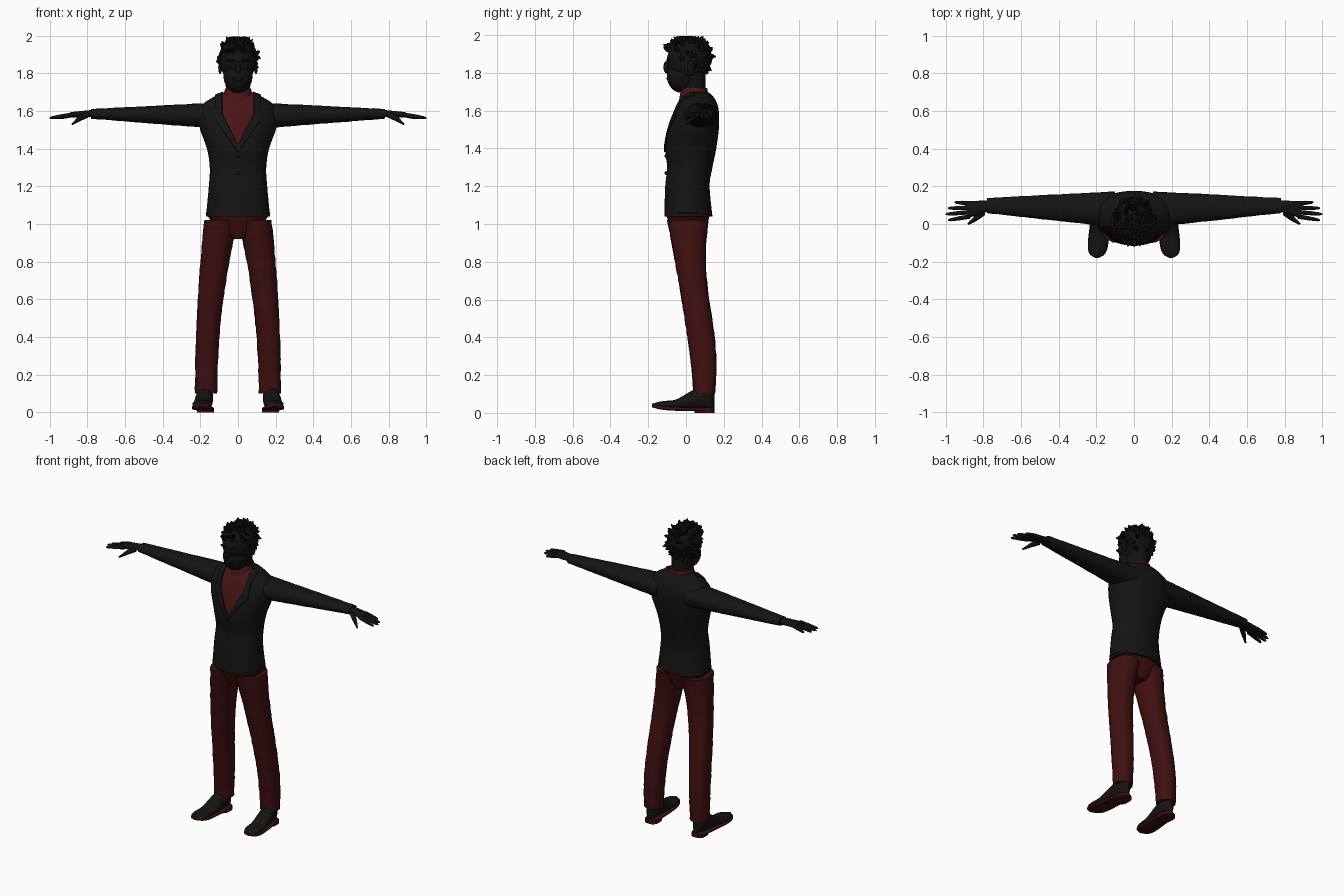
import bpy, bmesh, math, random
from mathutils import Matrix, Vector

random.seed(4)
if "Cube" in bpy.data.objects:
    bpy.data.objects.remove(bpy.data.objects["Cube"])


def material(name, red, other):
    mat = bpy.data.materials.new(name)
    mat.use_nodes = True
    mat.diffuse_color = (red, other, other, 1)
    shader = mat.node_tree.nodes["Principled BSDF"]
    shader.inputs["Base Color"].default_value = mat.diffuse_color
    shader.inputs["Roughness"].default_value = 0.9
    return mat


JACKET = material("jacket black", .007, .007)
SKIN = material("dark skin", .006, .006)
HAIR = material("hair black", .005, .005)
SHIRT = material("shirt red", .07, .007)
TROUSER = material("trouser red", .05, .005)


def finish(name, bm, *materials):
    bmesh.ops.recalc_face_normals(bm, faces=bm.faces[:])
    mesh = bpy.data.meshes.new(name)
    bm.to_mesh(mesh)
    bm.free()
    for mat in materials:
        mesh.materials.append(mat)
    obj = bpy.data.objects.new(name, mesh)
    bpy.context.collection.objects.link(obj)
    bpy.ops.object.select_all(action="DESELECT")
    bpy.context.view_layer.objects.active = obj
    obj.select_set(True)
    bpy.ops.object.shade_smooth_by_angle(angle=math.radians(50))


def bridge(bm, rings):
    loops = [[bm.verts.new(point) for point in ring] for ring in rings]
    for low, high in zip(loops, loops[1:]):
        for i in range(len(low)):
            bm.faces.new((low[i - 1], low[i], high[i], high[i - 1]))
    bm.faces.new(loops[0])
    bm.faces.new(loops[-1])


def loft(section, axis="z", side=1, sides=24, count=24, power=.9, jitter=0):
    """section(k) gives a position on the axis, then a (low, high) pair for each other axis."""
    bm = bmesh.new()
    rings = []
    for step in range(count + 1):
        along, across, up = section(step / count)
        ring = []
        for i in range(sides):
            offsets = []
            for (low, high), wave in ((across, math.cos), (up, math.sin)):
                turn = wave(math.tau * i / sides)
                radius = (high - low) / 2 + random.uniform(-jitter, jitter)
                offsets.append((low + high) / 2 + radius * math.copysign(abs(turn) ** power, turn))
            point = Vector(offsets[:"xyz".index(axis)] + [along] + offsets["xyz".index(axis):])
            point.x *= side
            ring.append(point)
        rings.append(ring)
    bridge(bm, rings)
    return bm


def tube(bm, points, radii, sides=8):
    points = [Vector(p) for p in points]
    rings = []
    for i, (point, radius) in enumerate(zip(points, radii)):
        direction = points[min(i + 1, len(points) - 1)] - points[max(i - 1, 0)]
        frame = Matrix.Translation(point) @ direction.to_track_quat("Z", "Y").to_matrix().to_4x4()
        rings.append([frame @ Vector((radius * math.cos(math.tau * j / sides),
                                      radius * math.sin(math.tau * j / sides), 0)) for j in range(sides)])
    bridge(bm, rings)


def ball(bm, centre, radii):
    bmesh.ops.create_uvsphere(bm, u_segments=32, v_segments=20, radius=1,
                              matrix=Matrix.Translation(centre) @ Matrix.Diagonal((*radii, 1)))


def mix(a, b, k):
    return a + (b - a) * k


def around(centre, half):
    return centre - half, centre + half


def spline(rows, k):
    place = k * (len(rows) - 1)
    i = min(int(place), len(rows) - 2)
    t = place - i
    near = [rows[max(0, min(j, len(rows) - 1))] for j in range(i - 1, i + 3)]
    return [b + t * (c - a + t * (2 * a - 5 * b + 4 * c - d + t * (3 * (b - c) + d - a))) / 2
            for a, b, c, d in zip(*near)]


# Jacket body: height, half width, front, back
BODY = [(1.04, .17, -.115, .14), (1.2, .155, -.11, .125), (1.3, .15, -.1, .14),
        (1.4, .165, -.11, .16), (1.52, .205, -.09, .175), (1.62, .2, -.055, .17),
        (1.68, .12, -.02, .14), (1.7, .07, 0, .11)]


def body_section(k):
    z, half, front, back = spline(BODY, k)
    return z, around(0, half), (front, back)


# Shirt opening cut into the chest, edged by raised lapels
def inside(point, tip, slope, limit):
    return abs(point.x) < min(slope * (point.z - tip), limit)


bm = loft(body_section, sides=40, count=42)
SHIRT_V, LAPEL_V = (1.42, .5, .083), (1.38, .7, .12)
for tip, slope, limit in (SHIRT_V, LAPEL_V):
    for s in (1, -1):
        for point, normal in (((0, 0, tip), (s, 0, -slope)), ((s * limit, 0, 0), (1, 0, 0))):
            chest = [f for f in bm.faces if f.calc_center_median().y < .04]
            parts = {part for f in chest for part in (*f.verts, *f.edges, f)}
            bmesh.ops.bisect_plane(bm, geom=list(parts), plane_co=point, plane_no=normal, dist=1e-5)
bmesh.ops.recalc_face_normals(bm, faces=bm.faces[:])
lapels = []
for face in bm.faces:
    middle = face.calc_center_median()
    if middle.y < .04 and len(face.verts) < 9:
        if inside(middle, *SHIRT_V):
            face.material_index = 1
        elif inside(middle, *LAPEL_V):
            lapels.append(face)
bmesh.ops.inset_region(bm, faces=lapels, thickness=.002, depth=.007)
finish("jacket_body", bm, JACKET, SHIRT)

# Jacket buttons
for z in (1.27, 1.36):
    bm = bmesh.new()
    ball(bm, (0, -.106, z), (.01, .008, .01))
    finish("jacket_button", bm, JACKET)

# Shirt collar
finish("shirt_collar", loft(lambda k: (mix(1.64, 1.72, k), around(0, mix(.088, .068, k)),
                                       (mix(-.04, -.025, k), mix(.125, .112, k))), count=6), SHIRT)

# Neck, head and face
bm = bmesh.new()
tube(bm, [(0, .04, 1.66), (0, .035, 1.8)], [.062, .068], 24)
finish("neck", bm, SKIN)
bm = bmesh.new()
ball(bm, (0, .01, 1.86), (.094, .113, .11))
finish("skull", bm, SKIN)
bm = bmesh.new()
ball(bm, (0, -.025, 1.785), (.077, .076, .09))
finish("jaw", bm, SKIN)
bm = bmesh.new()
ball(bm, (0, -.1, 1.83), (.014, .02, .034))
ball(bm, (0, -.095, 1.77), (.026, .009, .009))
finish("nose_and_lips", bm, SKIN)
for s in (1, -1):
    bm = bmesh.new()
    ball(bm, (s * .095, .025, 1.83), (.01, .018, .034))
    finish("ear", bm, SKIN)
    bm = bmesh.new()
    ball(bm, (s * .038, -.092, 1.868), (.026, .012, .006))
    finish("eyebrow", bm, HAIR)

# Hair cap cleared away over the face, with short tufts
bm = bmesh.new()
ball(bm, (0, .014, 1.88), (.102, .124, .106))
face_area = []
for face in bm.faces:
    middle = face.calc_center_median()
    if middle.z < 1.92 and middle.y < (-.04 if middle.z > 1.86 else .03):
        face_area.append(face)
bmesh.ops.delete(bm, geom=face_area, context="FACES")
bm.normal_update()
roots = [(f.calc_center_median(), f.normal.copy()) for f in bm.faces]
for root, normal in random.sample(roots, 160):
    sway = Vector([random.uniform(-.012, .012) for axis in "xyz"])
    tip = root + normal * .012 + sway
    if root.z > 1.92:
        tip += Vector((0, -.01 if root.y < 0 else 0, .008))
    tip.z = min(tip.z, 1.995)
    tube(bm, [root - normal * .006, (root + tip) / 2, tip], [.013, .01, .001], 5)
finish("hair", bm, HAIR)

# Trouser seat
finish("trouser_seat", loft(lambda k: (mix(.92, 1.06, k), around(0, mix(.03, .172, k ** .6)),
                                       (mix(-.06, -.11, k), mix(.09, .13, k))), sides=32, count=8), TROUSER)


# Limbs are described by rules running from one end to the other
def sleeve_section(k):
    return (mix(.1, .78, k), around(mix(.078, .098, k), mix(.095, .04, k)),
            around(mix(1.575, 1.585, k), mix(.07, .026, k)))


def palm_section(k):
    return (mix(.76, .89, k), around(mix(.098, .075, k), mix(.028, .046, k)),
            around(mix(1.587, 1.58, k), mix(.02, .014, k)))


def leg_section(k):
    back = .133 + .028 * math.cos(5 * k - .8)
    return (mix(.1, 1.02, k), (mix(.11, 0, k * k), mix(.228, .178, k * k)),
            (mix(.04, -.1, k ** 1.3), back))


def shoe_plan(k, margin):
    rounding = math.sqrt(1.02 - abs(2 * k - 1) ** 5)
    return mix(.15, -.18, k), around(mix(.17, .197, k), (mix(.042, .054, k) + margin) * rounding)


def shoe_section(k):
    slope = max(0, min(1, (k - .2) / .5))
    top = mix(.135, .066, slope * slope * (3 - 2 * slope)) - .02 * k ** 9
    return *shoe_plan(k, 0), (.02 + .015 * k ** 6, top)


def sole_section(k):
    lift = .02 * k ** 6
    return *shoe_plan(k, .004), (.01 + lift, .03 + lift)


def heel_section(k):
    return mix(0, .02, k), around(.172, .045), (.045, .15)


for s in (1, -1):
    finish("sleeve", loft(sleeve_section, "x", s, jitter=.001), JACKET)
    finish("palm", loft(palm_section, "x", s, count=6), SKIN)
    bm = bmesh.new()
    for i in range(4):
        knuckle = Vector((s * .87, .04 + .023 * i, 1.582))
        tip = Vector((s * (1 - .012 * (i - 1) ** 2), .02 + .032 * i, 1.562))
        tube(bm, [knuckle, knuckle.lerp(tip, .5), knuckle.lerp(tip, .9), tip], [.012, .011, .008, .003])
    tube(bm, [(s * .8, .06, 1.58), (s * .84, .03, 1.56), (s * .88, 0, 1.53)], [.016, .014, .005])
    finish("fingers", bm, SKIN)
    finish("trouser_leg", loft(leg_section, "z", s, count=40, jitter=.002), TROUSER)
    finish("shoe", loft(shoe_section, "y", s), JACKET)
    finish("sole", loft(sole_section, "y", s, power=.5), TROUSER)
    finish("shoe_heel", loft(heel_section, "z", s, count=2, power=.7), TROUSER)
